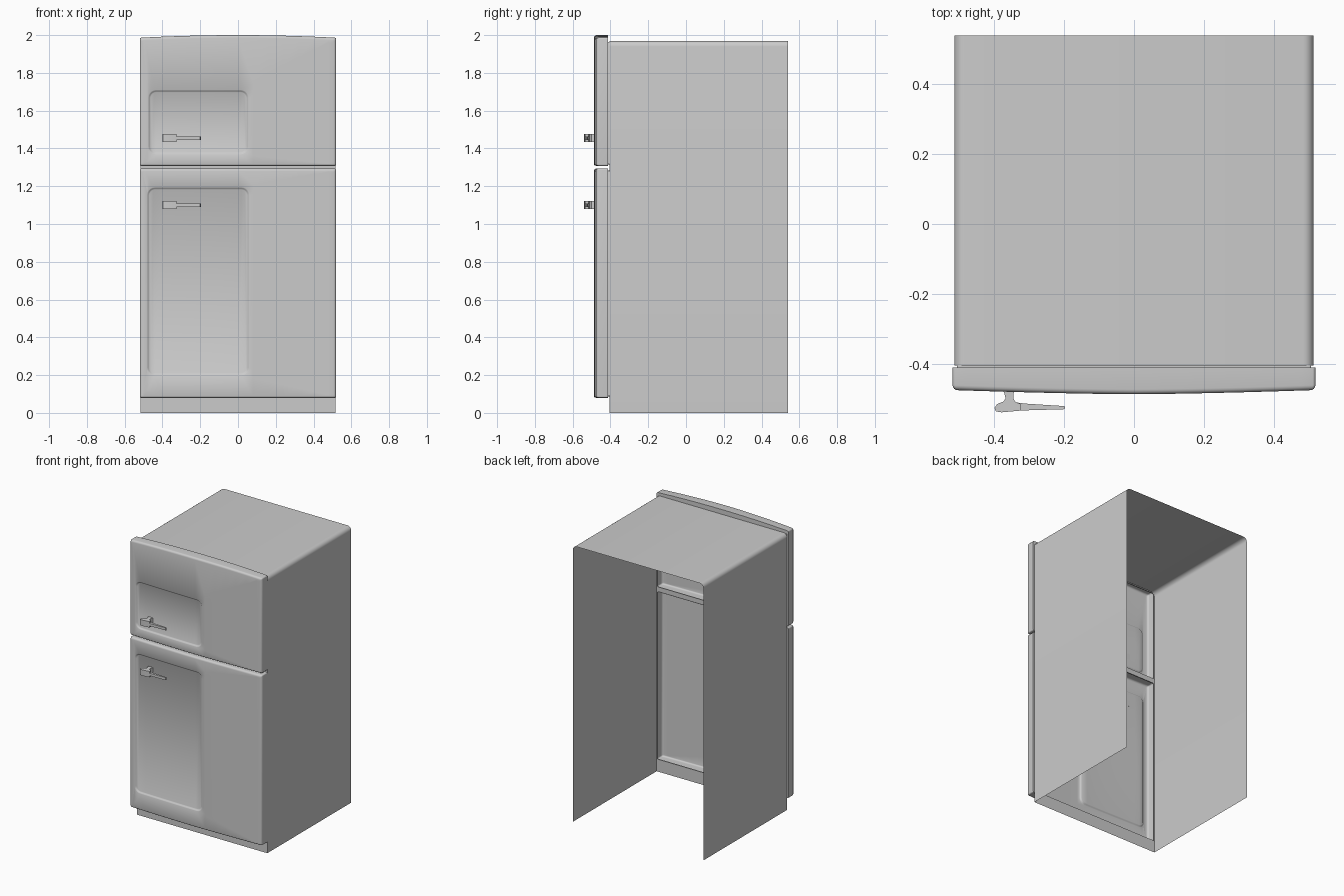
import bpy, bmesh, math

if "Cube" in bpy.data.objects:
    bpy.data.objects.remove(bpy.data.objects["Cube"])

FRONT, BACK = -0.405, 0.54


def finish(name, bm, angle=30):
    me = bpy.data.meshes.new(name)
    bm.to_mesh(me)
    bm.free()
    ob = bpy.data.objects.new(name, me)
    bpy.context.collection.objects.link(ob)
    bpy.ops.object.select_all(action='DESELECT')
    ob.select_set(True)
    bpy.context.view_layer.objects.active = ob
    bpy.ops.object.shade_smooth_by_angle(angle=math.radians(angle))
    return ob


def rounded_rect(x0, x1, z0, z1, r, n=5):
    """Counter-clockwise outline seen from the front."""
    pts = []
    for i, (cx, cz) in enumerate([(x1 - r, z1 - r), (x0 + r, z1 - r),
                                  (x0 + r, z0 + r), (x1 - r, z0 + r)]):
        for k in range(n + 1):
            a = math.radians(90 * (i + k / n))
            pts.append((cx + r * math.cos(a), cz + r * math.sin(a)))
    return pts


def clamp(t):
    return max(0.0, min(1.0, t))


# Door: nested outlines skinned from the rear lip to the sunken panel, then bowed
def door(name, z0, z1, panel, lip_top=0.012, crown=0.0):
    bm = bmesh.new()
    w, yf, r = 0.52, -0.476, 0.014
    layers = []
    for y in (FRONT, -0.412):
        layers.append((y, rounded_rect(-w + 0.012, w - 0.012, z0 + 0.008, z1 - lip_top, 0.006)))
    layers.append((-0.412, rounded_rect(-w, w, z0, z1, 0.008)))
    for k in range(5):
        a = math.radians(90 * k / 4)
        d = r * (1 - math.cos(a))
        e = d * 0.6
        layers.append((yf + r - r * math.sin(a),
                       rounded_rect(-w + d, w - d, z0 + e, z1 - d, 0.008)))
    px0, px1, pz0, pz1 = panel
    for d, dy in ((0, 0), (0.004, 0.002), (0.009, 0.007), (0.013, 0.009)):
        layers.append((yf + dy, rounded_rect(px0 + d, px1 - d, pz0 + d, pz1 - d, 0.042 - d)))
    loops = [[bm.verts.new((x, y, z)) for x, z in pts] for y, pts in layers]
    for a, b in zip(loops, loops[1:]):
        n = len(a)
        for i in range(n):
            j = (i + 1) % n
            bm.faces.new((a[i], a[j], b[j], b[i]))
    cap = bm.faces.new(loops[-1])
    bmesh.ops.recalc_face_normals(bm, faces=bm.faces)
    cap.normal_update()
    if cap.normal.y > 0:
        bmesh.ops.reverse_faces(bm, faces=bm.faces)
    for i in range(-6, 7):
        bmesh.ops.bisect_plane(bm, geom=bm.verts[:] + bm.edges[:] + bm.faces[:],
                               plane_co=(i * 0.08, 0, 0), plane_no=(1, 0, 0))
    for v in bm.verts:
        t = abs(v.co.x) / w
        v.co.z += crown * (1 - t ** 2) * clamp((v.co.z - z1 + 0.02) / 0.006)
        v.co.y -= 0.012 * (1 - t ** 1.5) * clamp((-0.412 - v.co.y) / 0.05)
    finish(name, bm)


door("freezer_door", 1.308, 1.986, (-0.476, 0.056, 1.368, 1.71), 0.022, 0.014)
door("main_door", 0.08, 1.294, (-0.482, 0.06, 0.198, 1.195))

# Cabinet shell, open at the back and bottom
bm = bmesh.new()
w, top, r = 0.515, 1.97, 0.03
arc = [(w - r + r * math.cos(math.radians(a)), top - r + r * math.sin(math.radians(a)))
       for a in range(0, 91, 15)]
profile = [(w, 0)] + arc + [(-x, z) for x, z in reversed(arc)] + [(-w, 0)]
rows = [[bm.verts.new((x, y, z)) for x, z in profile] for y in (FRONT, BACK)]
for i in range(len(profile) - 1):
    bm.faces.new((rows[0][i], rows[1][i], rows[1][i + 1], rows[0][i + 1]))
bmesh.ops.recalc_face_normals(bm, faces=bm.faces)
finish("cabinet_shell", bm)

# Kick plate and the cross strip behind the gap between the doors
for name, z0, z1 in (("kick_plate", 0, 0.088), ("cross_strip", 1.284, 1.318)):
    bm = bmesh.new()
    bm.faces.new([bm.verts.new((x, FRONT, z)) for x, z in
                  ((-w, z0), (w, z0), (w, z1), (-w, z1))])
    finish(name, bm)


# Handle parts: plan outline extruded in height
def plan_solid(name, pts, zc, half):
    bm = bmesh.new()
    f = bm.faces.new([bm.verts.new((x, y, zc - half)) for x, y in pts])
    ext = bmesh.ops.extrude_face_region(bm, geom=[f])
    for v in ext["geom"]:
        if isinstance(v, bmesh.types.BMVert):
            v.co.z += 2 * half
    bmesh.ops.recalc_face_normals(bm, faces=bm.faces)
    finish(name, bm)


head = [(-0.378, -0.472), (-0.372, -0.485), (-0.368, -0.5), (-0.374, -0.509),
        (-0.392, -0.516), (-0.4, -0.527), (-0.396, -0.537), (-0.38, -0.54),
        (-0.325, -0.535), (-0.325, -0.516), (-0.34, -0.51), (-0.346, -0.5),
        (-0.345, -0.485), (-0.338, -0.472)]
lever = [(-0.398, -0.536), (-0.38, -0.54), (-0.32, -0.5345), (-0.2, -0.531),
         (-0.197, -0.5265), (-0.2, -0.522), (-0.31, -0.515), (-0.335, -0.512), (-0.39, -0.518)]
for part, zc in (("freezer", 1.455), ("main", 1.10)):
    plan_solid(part + "_handle_head", head, zc, 0.021)
    plan_solid(part + "_handle_lever", lever, zc, 0.009)
